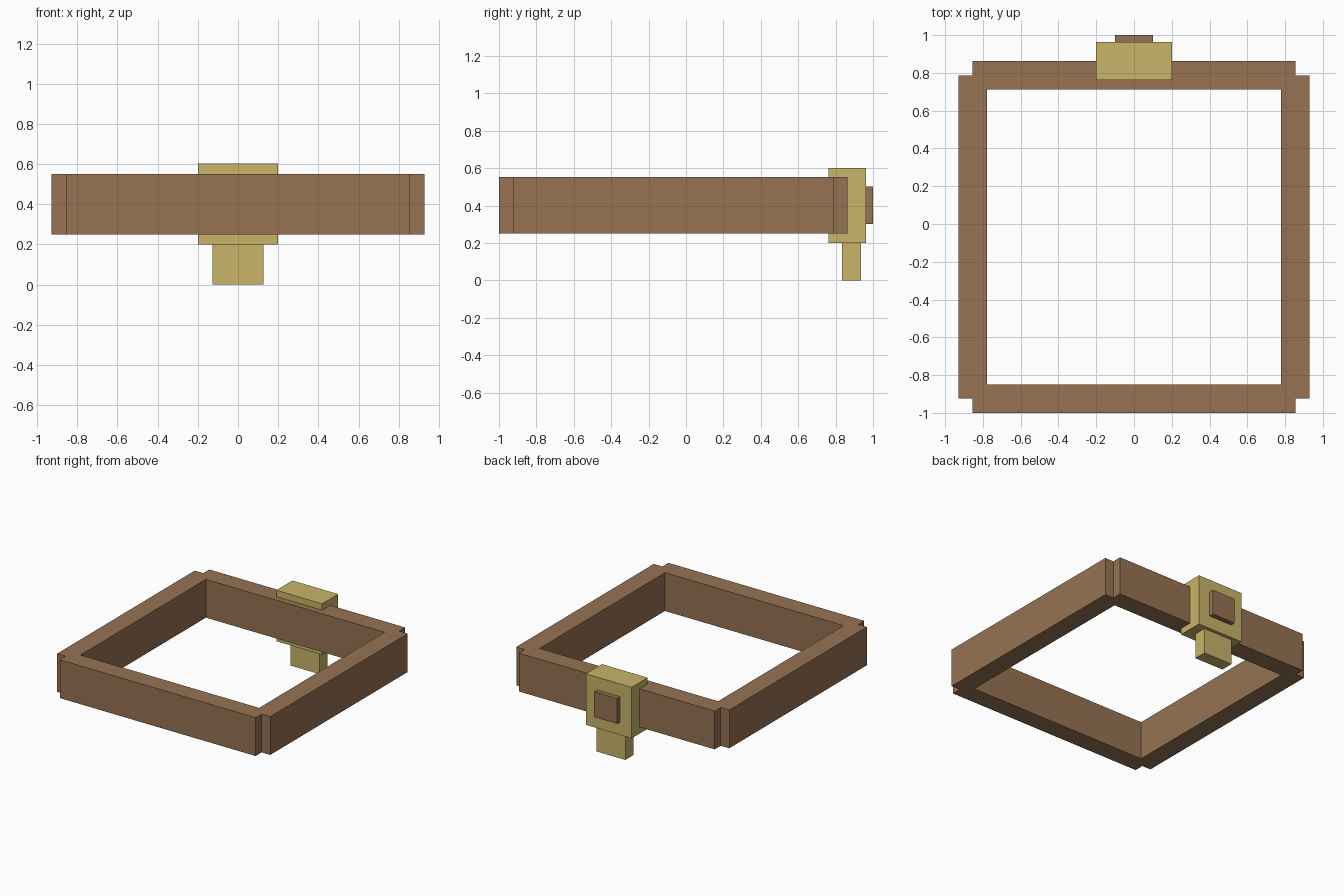
import bpy

default = bpy.data.objects.get("Cube")
if default:
    bpy.data.objects.remove(default, do_unlink=True)


def material(name, rgb):
    mat = bpy.data.materials.new(name)
    mat.use_nodes = True
    colour = (*rgb, 1)
    mat.diffuse_color = colour
    mat.node_tree.nodes["Principled BSDF"].inputs["Base Color"].default_value = colour
    return mat


def box(name, x, y, z, mat):
    """Add a box spanning the given (low, high) range on each axis."""
    spans = (x, y, z)
    bpy.ops.mesh.primitive_cube_add(size=1, location=[(a + b) / 2 for a, b in spans])
    obj = bpy.context.object
    obj.name = name
    obj.scale = [b - a for a, b in spans]
    bpy.ops.object.transform_apply(location=False, rotation=False, scale=True)
    obj.data.materials.append(mat)
    return obj


leather = material("brown leather", (0.305, 0.171, 0.084))
brass = material("pale brass", (0.578, 0.462, 0.138))

# Belt: four straps whose ends meet on each other's centre lines
THICK = 0.15
SIDE_X, FRONT_Y, BACK_Y = 0.854, -0.925, 0.7875
BAND = (0.25, 0.552)


def around(centre):
    return (centre - THICK / 2, centre + THICK / 2)


for name, y in (("front_strap", FRONT_Y), ("back_strap", BACK_Y)):
    box(name, (-SIDE_X, SIDE_X), around(y), BAND, leather)
for name, x in (("right_strap", -SIDE_X), ("left_strap", SIDE_X)):
    box(name, around(x), (FRONT_Y, BACK_Y), BAND, leather)

# Buckle block with a hanging tab and a raised stud on its outer face
box("buckle", (-0.2, 0.2), (0.7625, 0.9625), (0.2, 0.602), brass)
box("buckle_tab", (-0.126, 0.126), (0.835, 0.936), (0, 0.2), brass)
box("buckle_stud", (-0.1, 0.1), (0.9, 1), (0.302, 0.502), leather)
